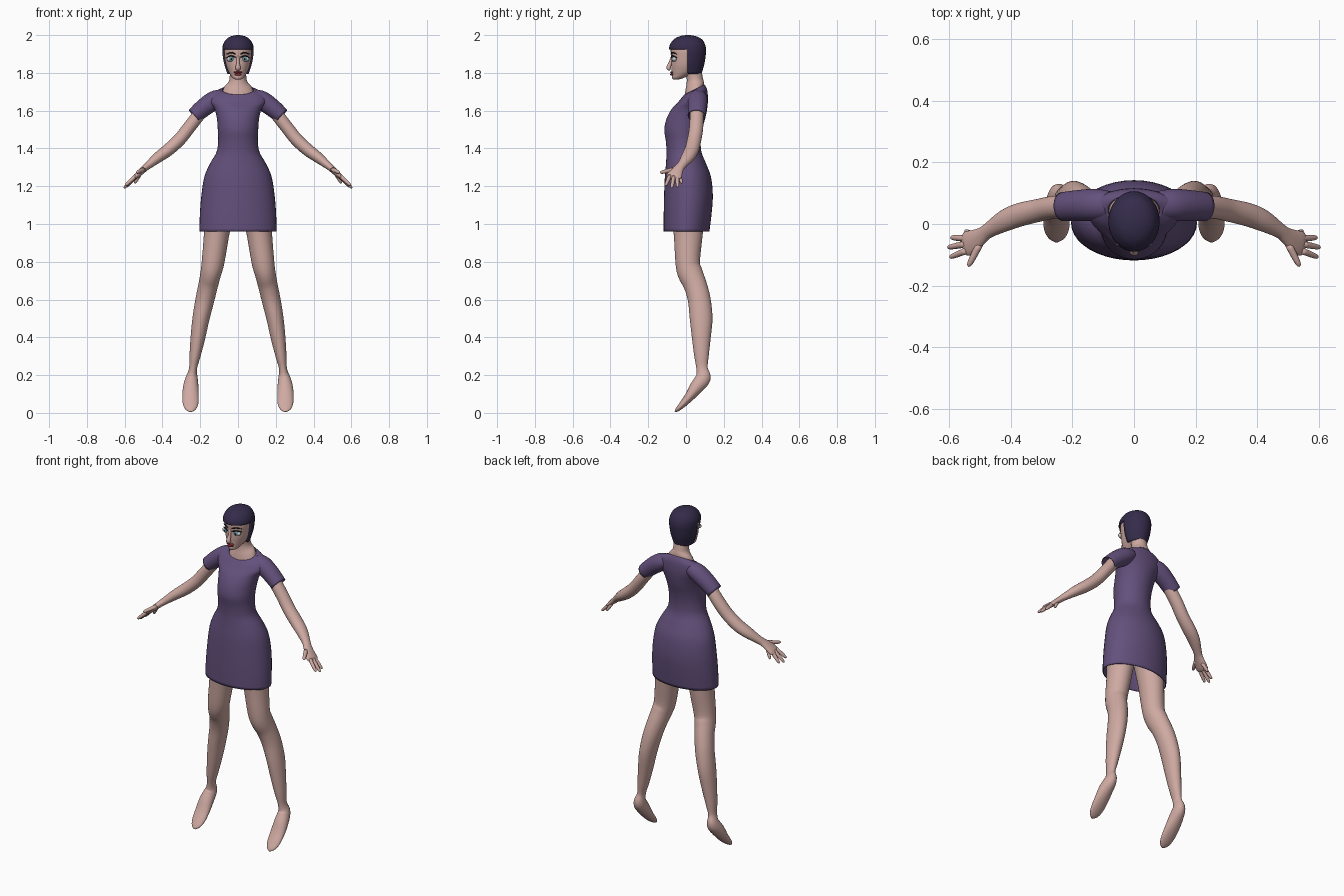
import bpy, bmesh, math
from mathutils import Vector


def material(name, r, g, b):
    m = bpy.data.materials.new(name)
    m.diffuse_color = (r, g, b, 1)
    return m


SKIN = material("skin", 0.62, 0.40, 0.36)
CLOTH = material("cloth", 0.125, 0.08, 0.20)
HAIR = material("hair", 0.035, 0.025, 0.07)
WHITE = material("white", 0.75, 0.75, 0.75)
TEAL = material("teal", 0.12, 0.35, 0.42)
BLACK = material("black", 0.01, 0.01, 0.015)
RED = material("red", 0.35, 0.04, 0.05)

X, Y = Vector((1, 0, 0)), Vector((0, 1, 0))


def dense(pts, n):
    """Catmull-Rom interpolation through control rows."""
    out = []
    for k in range(len(pts) - 1):
        a, b, c, d = (pts[max(k - 1, 0)], pts[k], pts[k + 1],
                      pts[min(k + 2, len(pts) - 1)])
        for s in range(n):
            t = s / n
            out.append([0.5 * (2 * q + (r - p) * t + (2 * p - 5 * q + 4 * r - w) * t * t
                               + (3 * q - p - 3 * r + w) * t ** 3)
                        for p, q, r, w in zip(a, b, c, d)])
    out.append(list(pts[-1]))
    return out


def loft(name, pts, mat, ref=None, seg=32, n=4, caps=True, mirror=False,
         thick=0, skip=None):
    """Rows are x, y, z, half width, half depth, tilt. ref=None keeps rings level."""
    rows = dense([tuple(p) + (0,) * (6 - len(p)) for p in pts], n)
    cen = [Vector(r[:3]) for r in rows]
    bm = bmesh.new()
    rings = []
    for k, r in enumerate(rows):
        if ref is None:
            u, v = X, Vector((0, 1, r[5]))
        else:
            t = (cen[min(k + 1, len(cen) - 1)] - cen[max(k - 1, 0)]).normalized()
            u = (ref - t * ref.dot(t)).normalized()
            v = t.cross(u)
        ring = []
        for i in range(seg):
            a = 2 * math.pi * i / seg
            ring.append(bm.verts.new(cen[k] + u * r[3] * math.cos(a) + v * r[4] * math.sin(a)))
        rings.append(ring)
    for k in range(len(rings) - 1):
        for i in range(seg):
            if skip and skip(i, (rows[k][2] + rows[k + 1][2]) / 2):
                continue
            j = (i + 1) % seg
            bm.faces.new((rings[k][i], rings[k][j], rings[k + 1][j], rings[k + 1][i]))
    if caps is True or caps == "start":
        bm.faces.new(rings[0])
    if caps is True or caps == "end":
        bm.faces.new(rings[-1])
    bmesh.ops.recalc_face_normals(bm, faces=bm.faces[:])
    return finish(name, bm, mat, mirror, thick)


def ellipsoid(name, loc, size, mat, mirror=False):
    bm = bmesh.new()
    bmesh.ops.create_uvsphere(bm, u_segments=20, v_segments=12, radius=1)
    for v in bm.verts:
        v.co = Vector(loc) + Vector(a * b for a, b in zip(v.co, size))
    return finish(name, bm, mat, mirror)


def finish(name, bm, mat, mirror=False, thick=0):
    for f in bm.faces:
        f.smooth = True
    me = bpy.data.meshes.new(name)
    bm.to_mesh(me)
    bm.free()
    me.materials.append(mat)
    ob = bpy.data.objects.new(name, me)
    bpy.context.collection.objects.link(ob)
    if thick:
        s = ob.modifiers.new("thickness", "SOLIDIFY")
        s.thickness, s.offset = thick, -1
    if mirror:
        ob.modifiers.new("mirror", "MIRROR")
    return ob


def level(z, front, back, half, tilt=0):
    return (0, (front + back) / 2, z, half, (back - front) / 2, tilt)


# Dress body: open hem, tilted neckline
loft("dress_body", [level(*r) for r in (
    (0.96, -.118, .124, .204), (1.05, -.118, .135, .202), (1.15, -.116, .142, .194),
    (1.25, -.112, .132, .178), (1.32, -.106, .106, .148), (1.38, -.103, .082, .114),
    (1.44, -.107, .078, .105), (1.50, -.115, .086, .107), (1.56, -.102, .102, .112),
    (1.61, -.075, .112, .125), (1.65, -.045, .116, .150, .1), (1.69, -.022, .112, .138, .3),
    (1.712, -.010, .098, .084, .5))], CLOTH, seg=40, caps=False, thick=.005)

# Sleeves
loft("sleeves", [(.08, .062, 1.675, .045, .04), (.125, .062, 1.655, .052, .05),
                 (.18, .060, 1.617, .050, .048), (.232, .056, 1.572, .047, .043)],
     CLOTH, Y, caps="start", mirror=True, thick=.004)

# Arms running into flat palms
loft("arms", [(.19, .058, 1.60, .036, .034), (.26, .054, 1.51, .037, .034),
              (.31, .044, 1.447, .037, .034), (.37, .030, 1.392, .038, .033),
              (.42, .010, 1.355, .035, .029), (.47, -.020, 1.315, .025, .021),
              (.49, -.035, 1.298, .026, .018), (.515, -.052, 1.275, .035, .016),
              (.54, -.064, 1.252, .040, .013), (.553, -.068, 1.241, .030, .007)],
     SKIN, Y, mirror=True)

# Fingers
for label, base, tip, r in (
        ("little", (.520, -.036, 1.262), (.547, -.022, 1.215), .009),
        ("ring", (.540, -.047, 1.252), (.594, -.044, 1.195), .010),
        ("middle", (.545, -.065, 1.250), (.604, -.076, 1.190), .010),
        ("index", (.542, -.086, 1.254), (.597, -.108, 1.203), .010),
        ("thumb", (.500, -.065, 1.288), (.537, -.138, 1.272), .011)):
    a, b = Vector(base), Vector(tip)
    loft(label + "_finger", [(*a.lerp(b, t), r * s, r * s) for t, s in
                             ((0, 1.1), (.5, 1), (.85, .8), (.96, .5), (1, .1))],
         SKIN, X if label == "thumb" else Y, seg=12, n=2, mirror=True)

# Legs and pointed feet
loft("legs", [(.095, .01, 1.12, .085, .095), (.112, .012, .96, .068, .078),
              (.132, .009, .80, .060, .065), (.144, .022, .74, .055, .066),
              (.157, .048, .68, .052, .061), (.175, .070, .60, .050, .060),
              (.196, .080, .50, .045, .060), (.212, .081, .40, .039, .050),
              (.228, .082, .30, .029, .038), (.238, .085, .235, .021, .030),
              (.245, .091, .185, .032, .040), (.250, .055, .135, .041, .036),
              (.251, .020, .088, .043, .026), (.251, -.018, .045, .040, .018),
              (.251, -.045, .018, .026, .011), (.251, -.058, .006, .005, .003)],
     SKIN, X, mirror=True)

# Neck
loft("neck", [(0, .044, 1.703, .082, .052, .5), (0, .046, 1.728, .070, .049, .4),
              (0, .048, 1.75, .052, .045, .2), (0, .046, 1.775, .044, .043),
              (0, .032, 1.84, .044, .045)], SKIN)

# Head
loft("head", [level(*r) for r in (
    (1.764, -.066, -.045, .010), (1.772, -.073, -.015, .027), (1.79, -.074, .025, .041),
    (1.81, -.076, .060, .052), (1.84, -.078, .080, .063), (1.88, -.078, .088, .070),
    (1.92, -.081, .090, .073), (1.95, -.072, .082, .065), (1.98, -.040, .050, .035))], SKIN)

# Bobbed hair, opened around the face below the fringe
loft("hair", [(0, .010, 1.795, .056, .072), (0, .008, 1.85, .074, .090),
              (0, .008, 1.90, .082, .097), (0, .008, 1.925, .083, .098),
              (0, .008, 1.95, .079, .093), (0, .010, 1.975, .065, .077),
              (0, .010, 1.99, .046, .054), (0, .010, 1.998, .022, .026),
              (0, .010, 2.0, .003, .003)],
     HAIR, caps="end", thick=.012, skip=lambda i, z: i >= 16 and z < 1.925)

# Face
loft("nose", [(0, -.070, 1.895, .007, .007), (0, -.082, 1.855, .008, .009),
              (0, -.091, 1.832, .013, .012), (0, -.089, 1.820, .013, .010),
              (0, -.084, 1.815, .004, .004)], SKIN, X, seg=16)
ellipsoid("eye_whites", (.037, -.061, 1.873), (.023, .013, .014), WHITE, True)
ellipsoid("irises", (.036, -.070, 1.873), (.012, .006, .012), TEAL, True)
ellipsoid("pupils", (.036, -.0745, 1.873), (.005, .003, .005), BLACK, True)
for label, dz in (("eyelids", -.018), ("eyebrows", 0)):
    loft(label, [(.014, -.079, 1.900 + dz, .003, .003), (.037, -.072, 1.908 + dz, .003, .004),
                 (.060, -.049, 1.899 + dz, .002, .002)], BLACK, Y, seg=10, mirror=True)
ellipsoid("upper_lip", (0, -.075, 1.803), (.024, .009, .006), RED)
ellipsoid("lower_lip", (0, -.074, 1.792), (.019, .010, .007), RED)
